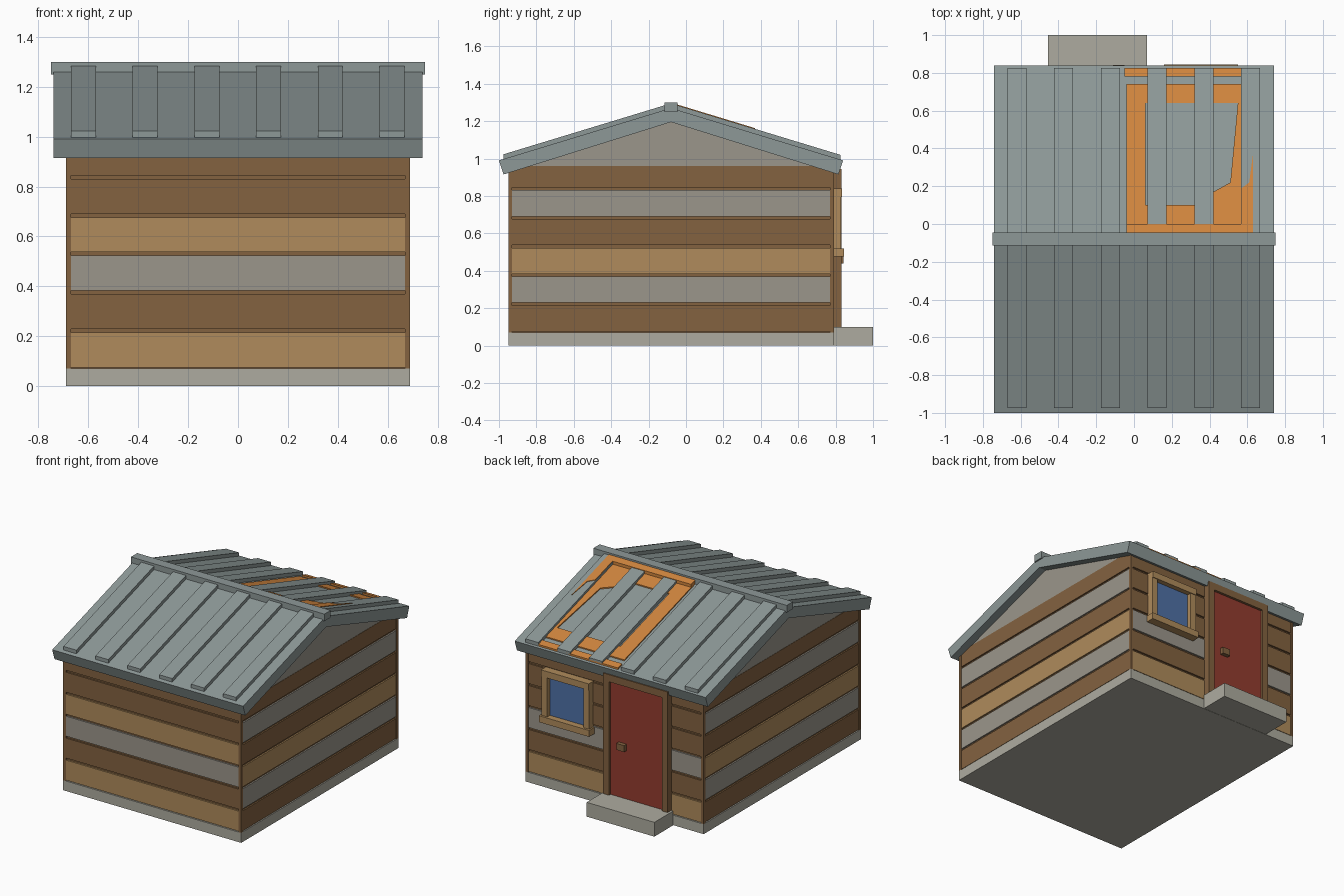
import bpy, bmesh

if "Cube" in bpy.data.objects:
    bpy.data.objects.remove(bpy.data.objects["Cube"])


def mat(name, r, g, b):
    m = bpy.data.materials.new(name)
    m.diffuse_color = tuple((c / 255) ** 2.2 for c in (r, g, b)) + (1,)
    m.use_nodes = True
    m.node_tree.nodes["Principled BSDF"].inputs["Base Color"].default_value = m.diffuse_color
    return m


BROWN = mat("dark_wood", 130, 98, 66)
TAN = mat("light_wood", 174, 138, 92)
GREY = mat("weathered_wood", 154, 149, 138)
STONE = mat("stone", 172, 170, 158)
METAL = mat("metal_roof", 140, 151, 150)
ORANGE = mat("tarp_orange", 208, 132, 64)
RED = mat("door_red", 146, 62, 50)
BLUE = mat("glass_blue", 80, 112, 165)


def mesh(name, verts, faces, m):
    bm = bmesh.new()
    vs = [bm.verts.new(v) for v in verts]
    for f in faces:
        bm.faces.new([vs[i] for i in f])
    bmesh.ops.recalc_face_normals(bm, faces=bm.faces[:])
    me = bpy.data.meshes.new(name)
    bm.to_mesh(me)
    bm.free()
    me.materials.append(m)
    ob = bpy.data.objects.new(name, me)
    bpy.context.collection.objects.link(ob)
    return ob


def loft(name, a, b, m):
    """Closed solid between two matching outlines."""
    n = len(a)
    faces = [tuple(range(n)), tuple(range(n, 2 * n))]
    faces += [(i, (i + 1) % n, (i + 1) % n + n, i + n) for i in range(n)]
    return mesh(name, a + b, faces, m)


def prism(name, prof, x0, x1, m):
    return loft(name, [(x0, y, z) for y, z in prof], [(x1, y, z) for y, z in prof], m)


def box(name, x0, x1, y0, y1, z0, z1, m):
    return prism(name, [(y0, z0), (y1, z0), (y1, z1), (y0, z1)], x0, x1, m)


RY, SLOPE = -0.08, 0.304


def roof_z(y, off=0.0):
    return 1.27 + off - SLOPE * abs(y - RY)


def roof_patch(name, pts, lo, hi, m):
    """Thin solid lying on the roof slope, outlined in x, y."""
    return loft(name, [(x, y, roof_z(y, lo)) for x, y in pts],
                [(x, y, roof_z(y, hi)) for x, y in pts], m)


# foundation and doorstep
box("foundation", -0.69, 0.69, -0.95, 0.79, 0, 0.07, STONE)
box("doorstep", -0.455, 0.07, 0.792, 1.0, 0, 0.1, STONE)

# wall core and gables
core = [(-0.935, 0.06), (0.775, 0.06), (0.775, 0.935), (0.71, 0.955), (-0.87, 0.955), (-0.935, 0.935)]
prism("wall_core", core, -0.677, 0.677, BROWN)
prism("gable", [(-0.86, 0.955), (0.70, 0.955), (RY, 1.2)], -0.685, 0.685, GREY)

# corner posts
for x in (-0.69, 0.67):
    for y in (-0.95, 0.77):
        box("corner_post", x, x + 0.02, y, y + 0.02, 0.07, 0.935, BROWN)

# wall boards, bottom to top
front = [TAN, BROWN, GREY, TAN, BROWN, BROWN]
side = [BROWN, GREY, TAN, BROWN, GREY, BROWN]
back = [TAN, BROWN, GREY, BROWN, BROWN, BROWN]
for i in range(6):
    z0 = 0.075 + 0.154 * i
    z1 = z0 + (0.14 if i < 5 else 0.115)
    box("front_board", -0.672, 0.672, -0.947, -0.93, z0, z1, front[i])
    box("back_board", -0.672, 0.672, 0.77, 0.787, z0, z1, back[i])
    for s in (-1, 1):
        box("side_board", s * 0.67, s * 0.687, -0.93, 0.77, z0, z1, side[i])

# roof shell
roof = [(-1.0, 0.99), (RY, 1.27), (0.84, 0.99), (0.815, 0.915), (RY, 1.195), (-0.975, 0.915)]
prism("roof", roof, -0.74, 0.74, METAL)
box("ridge_cap", -0.75, 0.75, -0.115, -0.045, 1.25, 1.3, METAL)

# standing roof ribs
for i in range(6):
    x = -0.62 + 0.2475 * i
    for ya, yb in ((-0.975, RY), (RY, 0.825)):
        roof_patch("roof_rib", [(x - .05, ya), (x + .05, ya), (x + .05, yb), (x - .05, yb)],
                   -0.004, 0.025, METAL)

# torn tarp: ring around a ragged hole, built in segments
outer = [(-.04, 0), (-.04, .74), (.57, .74), (.57, .22), (.57, 0), (.32, 0)]
inner = [(.06, .1), (.06, .64), (.55, .64), (.51, .22), (.42, .17), (.32, .1)]
for i in range(6):
    j = (i + 1) % 6
    roof_patch("tarp_piece", [outer[i], outer[j], inner[j], inner[i]], 0.0, 0.008, ORANGE)
roof_patch("tarp_top", [(-.04, -.05), (.63, -.05), (.63, 0), (-.04, 0)], 0.0, 0.029, ORANGE)
roof_patch("tarp_flap", [(.57, 0), (.63, 0), (.63, .37), (.61, .22), (.57, .19)], 0.0, 0.029, ORANGE)
roof_patch("tarp_eave_strip", [(-.05, .78), (.57, .78), (.57, .825), (-.05, .825)], 0.0, 0.012, ORANGE)

# door with frame and handle
box("door", -0.40, 0.02, 0.78, 0.815, 0.1, 0.90, RED)
for x in (-0.44, 0.015):
    box("door_jamb", x, x + 0.045, 0.78, 0.832, 0.07, 0.945, BROWN)
box("door_lintel", -0.44, 0.06, 0.78, 0.832, 0.895, 0.945, BROWN)
box("door_handle", -0.11, -0.05, 0.81, 0.843, 0.44, 0.485, BROWN)

# window with frame and sill
box("window_glass", 0.2, 0.51, 0.78, 0.8, 0.49, 0.81, BLUE)
for x in (0.17, 0.495):
    box("window_side", x, x + 0.045, 0.78, 0.83, 0.48, 0.80, TAN)
box("window_top", 0.17, 0.54, 0.78, 0.835, 0.795, 0.84, TAN)
box("window_sill", 0.16, 0.55, 0.78, 0.845, 0.475, 0.52, TAN)
